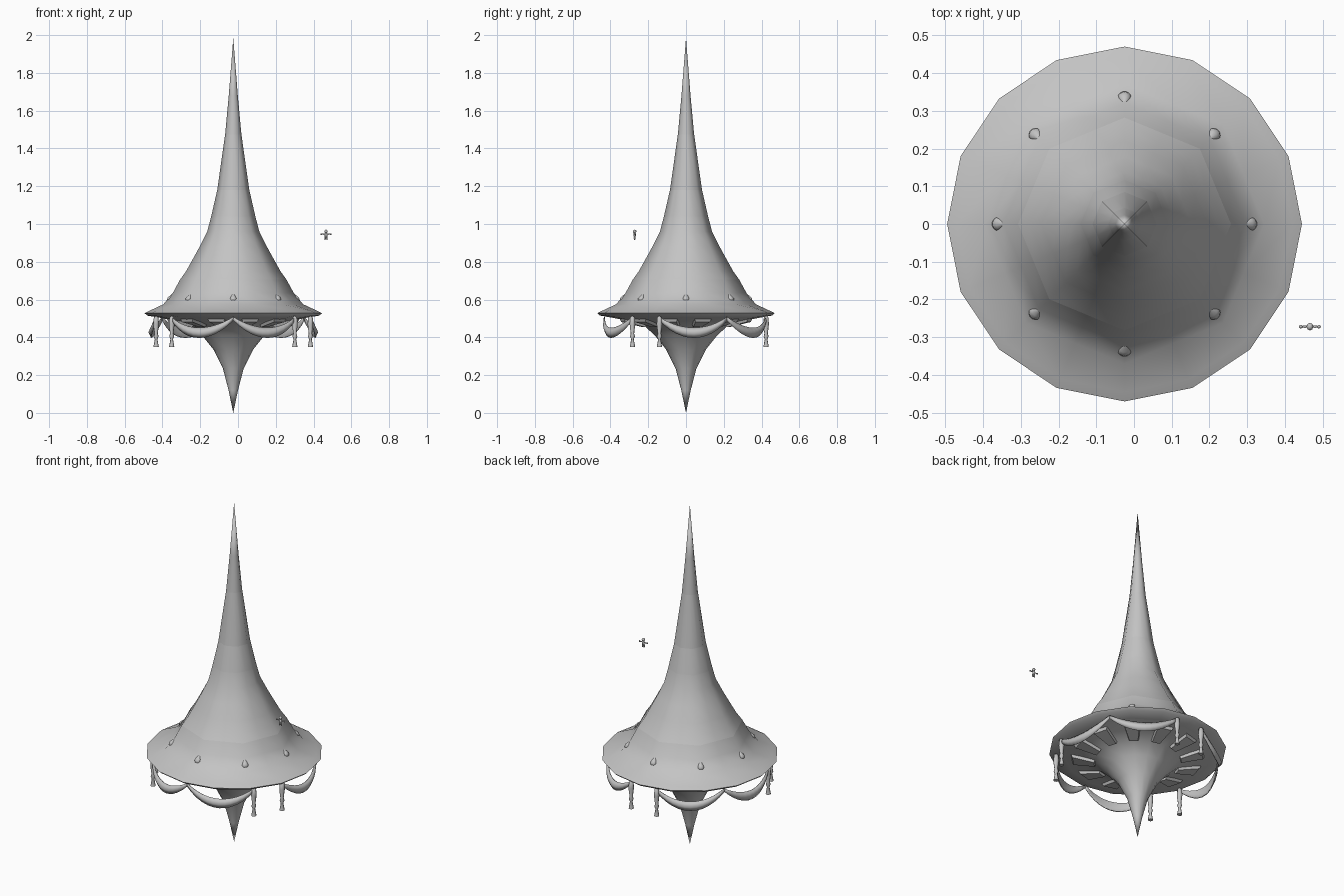
import bpy, bmesh, math
from mathutils import Vector

if "Cube" in bpy.data.objects:
    bpy.data.objects.remove(bpy.data.objects["Cube"])

CX = -0.025                      # axis of the floating tent
C8 = math.cos(math.pi / 8)
grey = bpy.data.materials.new("plain grey")
grey.diffuse_color = (0.55, 0.55, 0.55, 1)
grey.use_nodes = True
grey.node_tree.nodes["Principled BSDF"].inputs["Base Color"].default_value = grey.diffuse_color


def finish(name, bm, angle=40):
    bmesh.ops.recalc_face_normals(bm, faces=bm.faces[:])
    me = bpy.data.meshes.new(name)
    bm.to_mesh(me)
    bm.free()
    me.materials.append(grey)
    ob = bpy.data.objects.new(name, me)
    bpy.context.collection.objects.link(ob)
    bpy.ops.object.select_all(action='DESELECT')
    ob.select_set(True)
    bpy.context.view_layer.objects.active = ob
    if angle:
        bpy.ops.object.shade_smooth_by_angle(angle=math.radians(angle))
    return ob


def lathe(bm, rings, n=16, center=(CX, 0, 0)):
    """rings: (radius, z, octagonal?); octagonal rings pull in every odd vertex."""
    c = Vector(center)
    prev = None
    for r, z, octa in rings:
        if r == 0:
            cur = [bm.verts.new(c + Vector((0, 0, z)))] * n
        else:
            cur = []
            for i in range(n):
                rr = r * C8 if octa and i % 2 else r
                a = 2 * math.pi * i / n
                cur.append(bm.verts.new(c + Vector((rr * math.cos(a), rr * math.sin(a), z))))
        if prev:
            for i in range(n):
                j = (i + 1) % n
                vs = list(dict.fromkeys([prev[i], prev[j], cur[j], cur[i]]))
                if len(vs) > 2:
                    bm.faces.new(vs)
        prev = cur


# Spire in separate sections, which keeps the seams between them crisp
sections = {
    "spire_tip": [(0, 1.985), (0.024, 1.68), (0.043, 1.475)],
    "spire_upper": [(0.043, 1.475), (0.085, 1.18)],
    "spire_middle": [(0.085, 1.18), (0.117, 1.04)],
    "spire_lower": [(0.117, 1.04), (0.138, 0.96), (0.178, 0.88), (0.222, 0.80)],
    "spire_band": [(0.222, 0.80), (0.25, 0.75), (0.282, 0.705)],
}
for name, prof in sections.items():
    bm = bmesh.new()
    lathe(bm, [(r, z, True) for r, z in prof])
    finish(name, bm, 60)

# Brim: octagonal at the crown, sixteen sided at the rim, shallow bowl beneath
bm = bmesh.new()
lathe(bm, [(0.282, 0.705, True), (0.32, 0.635, True), (0.37, 0.575, True),
           (0.445, 0.54, False), (0.47, 0.528, False),
           (0.455, 0.515, False), (0.385, 0.503, False)])
finish("brim", bm, 50)
bm = bmesh.new()
lathe(bm, [(0.385, 0.503, False), (0.30, 0.485, False), (0.225, 0.465, False),
           (0.165, 0.41, False), (0.105, 0.335, False), (0.055, 0.235, False),
           (0.025, 0.12, False), (0, 0.0, False)])
finish("hanging_cone", bm, 60)

# Raised panels around the underside
bm = bmesh.new()
for k in range(12):
    a = 2 * math.pi * (k + 0.5) / 12
    out, side = Vector((math.cos(a), math.sin(a), 0)), Vector((-math.sin(a), math.cos(a), 0))
    rows = []
    for drop, g in ((0.0, 0.0), (0.016, 0.006)):
        row = []
        for r, w, z in ((0.225 + g, 0.028 - g, 0.47), (0.35 - g, 0.046 - g, 0.497)):
            for s in (-1, 1):
                row.append(bm.verts.new(out * r + side * w * s + Vector((CX, 0, z - drop))))
        rows.append([row[0], row[1], row[3], row[2]])
    bm.faces.new(rows[1])
    for i in range(4):
        j = (i + 1) % 4
        bm.faces.new([rows[0][i], rows[0][j], rows[1][j], rows[1][i]])
finish("underside_panels", bm, 30)

# Eight teardrop studs lying on the brim, points towards the spire
bm = bmesh.new()
drop = [(0, 0.030), (0.007, 0.018), (0.015, 0.002), (0.018, -0.010), (0.012, -0.021), (0, -0.025)]
for k in range(8):
    a = math.pi / 4 * k
    start = len(bm.verts)
    lathe(bm, [(r, z, False) for r, z in drop], 10, (0, 0, 0))
    bm.verts.ensure_lookup_table()
    out, side = Vector((math.cos(a), math.sin(a), 0)), Vector((-math.sin(a), math.cos(a), 0))
    up = (Vector((0, 0, 0.8)) - out * 0.55).normalized()
    nrm = side.cross(up)
    for v in bm.verts[start:]:
        p = v.co.copy()
        v.co = Vector((CX, 0, 0.61)) + out * 0.332 + side * p.x + nrm * p.y * 0.75 + up * p.z
finish("teardrop_studs", bm, 70)

# Three double swags beneath the rim, with a tassel at each end
R, HALF = 0.432, 49
swags, tassels = bmesh.new(), bmesh.new()
for mid in (-90, 30, 150):
    for sgn in (-1, 1):
        prev = None
        for i in range(13):
            t = i / 12
            a = math.radians(mid + sgn * HALF * t)
            dip = 4 * t * (1 - t)
            top, bot = 0.508 - 0.058 * dip, 0.490 - 0.092 * dip
            cur = []
            for f, bulge in ((0, 0.0), (0.5, 0.014), (1, 0.002)):
                r = R + bulge * dip
                cur.append(swags.verts.new((CX + r * math.cos(a), r * math.sin(a),
                                            top + (bot - top) * f)))
            if prev:
                for j in range(2):
                    swags.faces.new([prev[j], cur[j], cur[j + 1], prev[j + 1]])
            prev = cur
        a = math.radians(mid + sgn * HALF)
        lathe(tassels, [(0, 0.515, False), (0.012, 0.505, False), (0.015, 0.47, False),
                        (0.009, 0.42, False), (0.013, 0.405, False), (0.007, 0.39, False),
                        (0.014, 0.35, False), (0, 0.35, False)],
              8, (CX + R * math.cos(a), R * math.sin(a), 0))
ob = finish("swags", swags, 60)
mod = ob.modifiers.new("thickness", 'SOLIDIFY')
mod.thickness = 0.006
mod.offset = 0
finish("tassels", tassels, 50)

# Tiny flying figure beside the spire
FX, FY = 0.466, -0.272
bm = bmesh.new()


def ball(p, size):
    vs = bmesh.ops.create_uvsphere(bm, u_segments=8, v_segments=6, radius=1)["verts"]
    for v in vs:
        v.co = Vector((FX + p[0] + v.co.x * size[0], FY + p[1] + v.co.y * size[1],
                       p[2] + v.co.z * size[2]))


ball((0, 0, 0.961), (0.009, 0.010, 0.009))           # head
ball((0, 0, 0.942), (0.008, 0.007, 0.013))           # torso
for s in (-1, 1):
    ball((s * 0.013, 0, 0.946), (0.012, 0.003, 0.003))   # arm
    ball((s * 0.024, 0, 0.946), (0.005, 0.005, 0.005))   # hand
    ball((s * 0.005, 0, 0.926), (0.004, 0.005, 0.011))   # leg
finish("small_figure", bm, 60)
